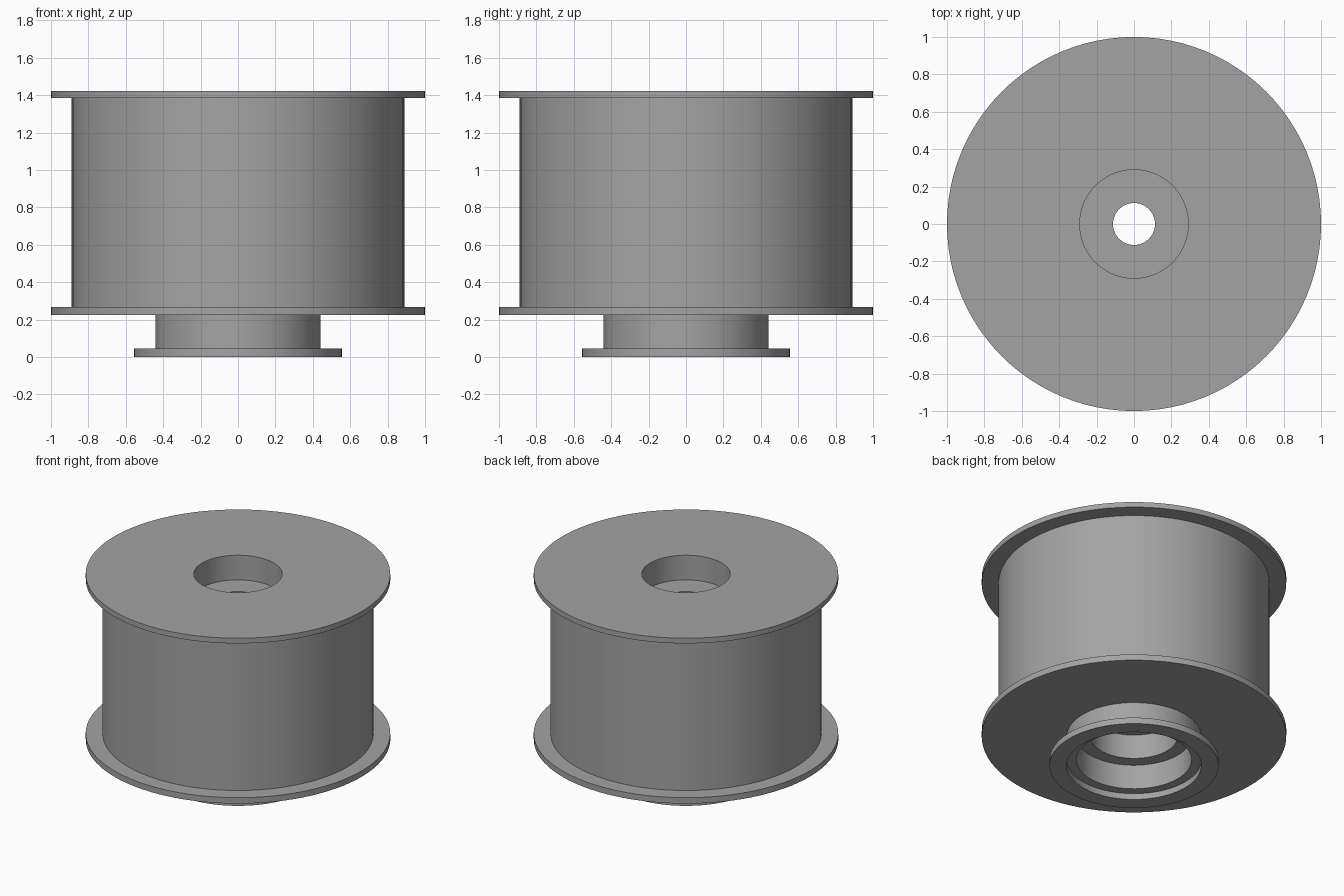
import bpy
import bmesh
import math

if "Cube" in bpy.data.objects:
    bpy.data.objects.remove(bpy.data.objects["Cube"])

SEGMENTS = 96

grey = bpy.data.materials.new("mid_grey")
grey.diffuse_color = (0.37, 0.37, 0.37, 1.0)
grey.use_nodes = True
grey.node_tree.nodes["Principled BSDF"].inputs["Base Color"].default_value = grey.diffuse_color


def lathe(name, profile, material):
    """Spin a closed (radius, z) profile around the z axis."""
    bm = bmesh.new()
    rings = []
    for i in range(SEGMENTS):
        a = 2 * math.pi * i / SEGMENTS
        rings.append([bm.verts.new((r * math.cos(a), r * math.sin(a), z))
                      for r, z in profile])
    n = len(profile)
    for i in range(SEGMENTS):
        a, b = rings[i], rings[(i + 1) % SEGMENTS]
        for j in range(n):
            k = (j + 1) % n
            bm.faces.new((a[j], b[j], b[k], a[k]))
    bmesh.ops.recalc_face_normals(bm, faces=bm.faces)
    mesh = bpy.data.meshes.new(name)
    bm.to_mesh(mesh)
    bm.free()
    mesh.materials.append(material)
    obj = bpy.data.objects.new(name, mesh)
    bpy.context.collection.objects.link(obj)
    bpy.ops.object.select_all(action='DESELECT')
    obj.select_set(True)
    bpy.context.view_layer.objects.active = obj
    bpy.ops.object.shade_smooth_by_angle(angle=math.radians(30))
    return obj


# Outer side, from the foot up: foot flange, neck, lower flange, drum, upper flange
outside = [
    (0.555, 0.0), (0.555, 0.045),
    (0.442, 0.045), (0.442, 0.224),
    (1.0, 0.224), (1.0, 0.267),
    (0.889, 0.267), (0.889, 1.384),
    (1.0, 1.384), (1.0, 1.422),
]
# Inner side, from the top down: upper pocket, shaft hole, lower pocket, neck bore, foot recess
inside = [
    (0.29, 1.422), (0.29, 1.243),
    (0.112, 1.243), (0.112, 0.398),
    (0.287, 0.398), (0.287, 0.222),
    (0.378, 0.222), (0.378, 0.044),
    (0.442, 0.044), (0.442, 0.0),
]
lathe("flanged_spool", outside + inside, grey)
